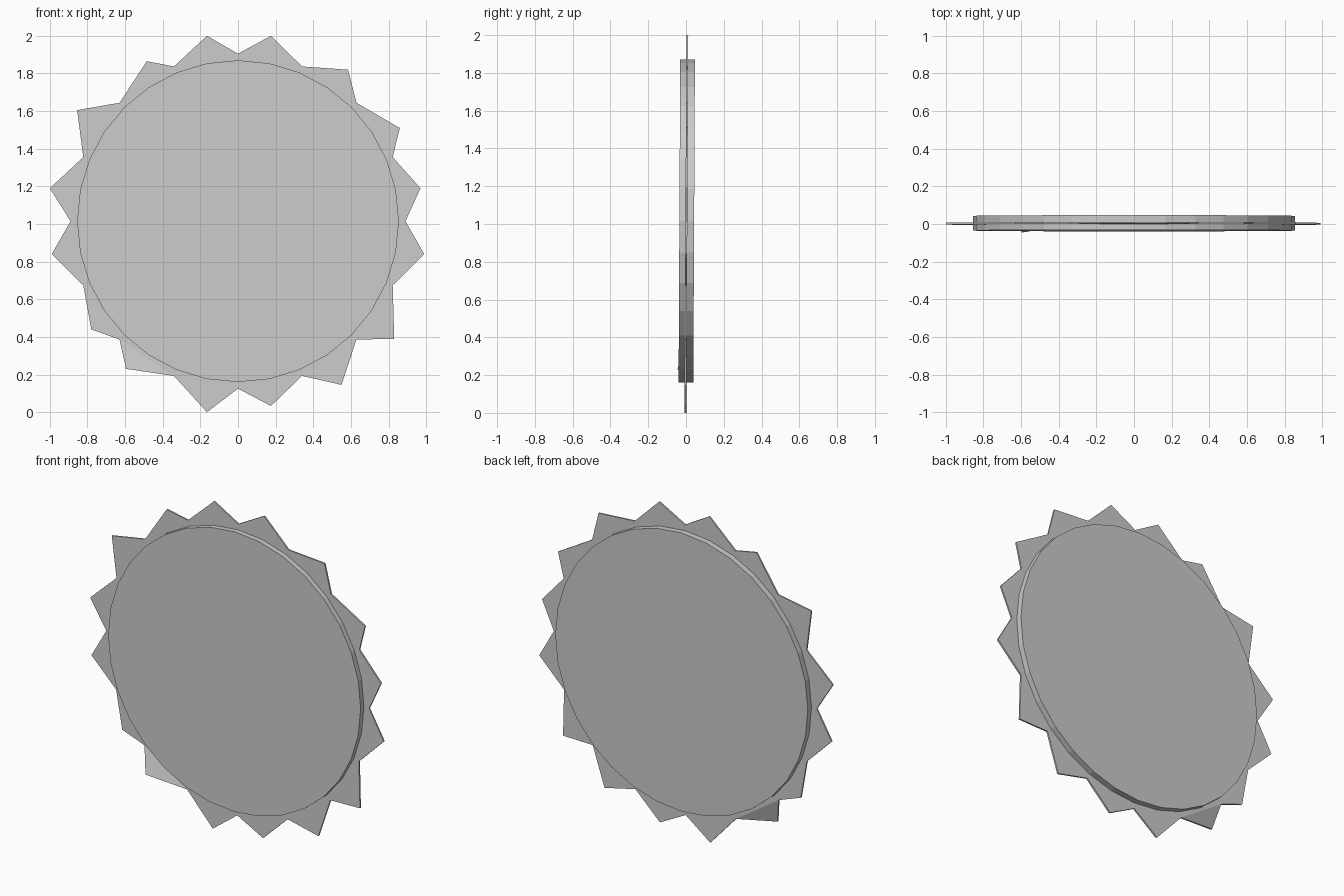
import bpy, bmesh
from math import sin, cos, pi

if "Cube" in bpy.data.objects:
    bpy.data.objects.remove(bpy.data.objects["Cube"])

CZ = 1.015      # height of the centre
LEAN = 0.005    # the whole piece leans very slightly backwards


def make_object(name, bm):
    for v in bm.verts:
        v.co.y += LEAN * (v.co.z - CZ)
    bmesh.ops.recalc_face_normals(bm, faces=bm.faces)
    mesh = bpy.data.meshes.new(name)
    bm.to_mesh(mesh)
    bm.free()
    obj = bpy.data.objects.new(name, mesh)
    bpy.context.collection.objects.link(obj)
    return obj


def ring(bm, radius, count, y):
    return [bm.verts.new((radius * sin(2 * pi * i / count), y,
                          CZ + radius * cos(2 * pi * i / count)))
            for i in range(count)]


# Thick round disc
bm = bmesh.new()
front, back = ring(bm, 0.855, 32, -0.035), ring(bm, 0.855, 32, 0.043)
bm.faces.new(front)
bm.faces.new(back)
for i in range(32):
    j = (i + 1) % 32
    bm.faces.new((front[i], front[j], back[j], back[i]))
make_object("disc", bm)

# Thin plate with irregular teeth: tips clockwise from the top (x, z)
tips = [(0.175, 2.0), (0.585, 1.82), (0.86, 1.51), (0.97, 1.19),
        (0.99, 0.84), (0.83, 0.39), (0.55, 0.145), (0.175, 0.033),
        (-0.165, 0.0), (-0.595, 0.23), (-0.78, 0.44), (-0.99, 0.84),
        (-1.0, 1.19), (-0.855, 1.605), (-0.485, 1.865), (-0.165, 2.0)]
BENT = 9        # this tooth is bent forward
bm = bmesh.new()
layers = []
for y in (-0.003, 0.007):
    valleys = ring(bm, 0.89, 16, y)
    points = [bm.verts.new((x, y - (0.038 if i == BENT else 0), z))
              for i, (x, z) in enumerate(tips)]
    bm.faces.new(valleys)
    for i in range(16):
        bm.faces.new((valleys[i], points[i], valleys[(i + 1) % 16]))
    layers.append([v for pair in zip(valleys, points) for v in pair])
a, b = layers
for i in range(32):
    j = (i + 1) % 32
    bm.faces.new((a[i], a[j], b[j], b[i]))
make_object("toothed_plate", bm)
